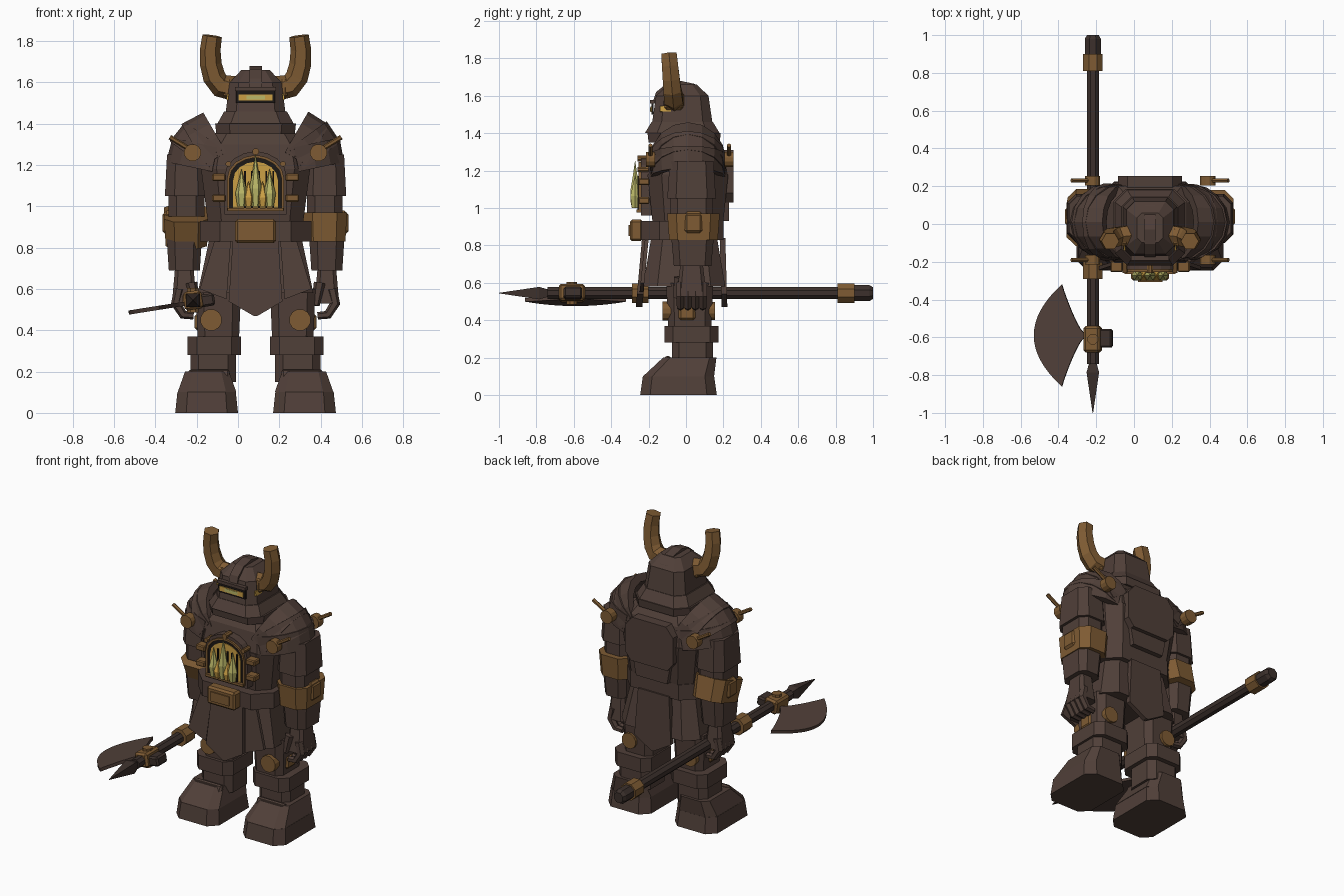
import bpy, bmesh
from math import sin, cos, pi, radians
from mathutils import Vector, Matrix

cube = bpy.data.objects.get("Cube")
if cube:
    bpy.data.objects.remove(cube, do_unlink=True)

BODY_X = .085
SIDES = ((1, "left_"), (-1, "right_"))


def material(name, *rgb):
    mat = bpy.data.materials.new(name)
    mat.use_nodes = True
    mat.diffuse_color = (*rgb, 1)
    mat.node_tree.nodes["Principled BSDF"].inputs["Base Color"].default_value = (*rgb, 1)
    return mat


IRON = material("brown iron", .08, .05, .04)
DARK = material("dark iron", .045, .03, .025)
BRONZE = material("bronze", .21, .105, .033)
GLOW = material("furnace glow", .6, .35, .06)
FLAME = material("pale flame", .5, .48, .14)
SOOT = material("soot", .012, .009, .008)


def add(name, mesh, mat, offset=BODY_X, matrix=None):
    if matrix:
        mesh.transform(matrix)
    mesh.transform(Matrix.Translation((offset, 0, 0)))
    bmesh.ops.recalc_face_normals(mesh, faces=mesh.faces)
    data = bpy.data.meshes.new(name)
    mesh.to_mesh(data)
    mesh.free()
    data.materials.append(mat)
    bpy.context.scene.collection.objects.link(bpy.data.objects.new(name, data))


def skin(rings):
    """Bridge equal rings of points and close both ends."""
    mesh = bmesh.new()
    loops = [[mesh.verts.new(point) for point in ring] for ring in rings]
    for low, high in zip(loops, loops[1:]):
        for i in range(len(low)):
            mesh.faces.new((low[i - 1], low[i], high[i], high[i - 1]))
    mesh.faces.new(loops[0])
    mesh.faces.new(loops[-1])
    return mesh


def block(name, mat, at, z, half, top=1, lean=0, cut=.35, pitch=0):
    """Upright chamfered block; the top ring is scaled and slid along y."""
    rings = []
    for height, scale, slide in ((z[0], 1, 0), (z[1], top, lean)):
        hx, hy = half[0] * scale, half[1] * scale
        chamfer = cut * min(hx, hy)
        quarter = [(hx, hy - chamfer), (hx - chamfer, hy)]
        right = [(x, -y) for x, y in reversed(quarter)] + quarter
        ring = right + [(-x, y) for x, y in reversed(right)]
        rings.append([(at[0] + x, at[1] + y + slide, height) for x, y in ring])
    pivot = Matrix.Translation((*at, sum(z) / 2))
    turn = pivot @ Matrix.Rotation(radians(pitch), 4, 'X') @ pivot.inverted()
    add(name, skin(rings), mat, matrix=turn)


def tube(name, mat, path, radii, sides=8, offset=BODY_X, across=(0, 1, 0)):
    path = [Vector(point) for point in path]
    rings = []
    for i, (point, radius) in enumerate(zip(path, radii)):
        along = (path[min(i + 1, len(path) - 1)] - path[max(i - 1, 0)]).normalized()
        v = along.cross(Vector(across)).normalized()
        u = v.cross(along)
        angles = [2 * pi * (k + .5) / sides for k in range(sides)]
        rings.append([point + radius * (u * cos(a) + v * sin(a)) for a in angles])
    add(name, skin(rings), mat, offset)


def disc(name, x, z, front, back, radius, sides=12):
    tube(name, BRONZE, [(x, front, z), (x, back, z)], [radius] * 2, sides, across=(0, 0, 1))


def box(name, mat, at, size, bevel=0, angle=0, axis='Y', offset=BODY_X):
    mesh = bmesh.new()
    bmesh.ops.create_cube(mesh, size=1, matrix=Matrix.Diagonal((*size, 1)))
    if bevel:
        bmesh.ops.bevel(mesh, geom=mesh.edges[:], offset=bevel, segments=1, affect='EDGES')
    add(name, mesh, mat, offset, Matrix.Translation(at) @ Matrix.Rotation(radians(angle), 4, axis))


def plate(name, mat, outline, front, back, slope=0):
    """Flat x-z outline with thickness in y, sloping in y as it drops."""
    top = max(z for x, z in outline)
    add(name, skin([[(x, y + slope * (top - z), z) for x, z in outline] for y in (front, back)]), mat)


def mirrored(outline):
    return outline + [(-x, z) for x, z in reversed(outline)]


def arch(width, low, high):
    rise = width * .8
    curve = [(width * cos(a), high - rise + rise * sin(a)) for a in (pi * k / 8 for k in range(4))]
    return mirrored([(width, low)] + curve + [(width * .1, high)])


# Torso, belt and skirt
block("waist", IRON, at=(0, .01), z=(.84, 1.18), half=(.22, .18), top=1.2)
block("chest", IRON, at=(0, .01), z=(1.18, 1.3), half=(.264, .21), top=.9)
block("collar", IRON, at=(0, .01), z=(1.3, 1.39), half=(.235, .19), top=.7)
block("belt", IRON, at=(0, -.02), z=(.83, .93), half=(.27, .22), cut=.45)
block("skirt", IRON, at=(0, -.01), z=(.58, .84), half=(.28, .22), top=.8)
tabard = mirrored([(.11, .84), (.13, .54), (.01, .47)])
plate("front_tabard", IRON, tabard, -.235, -.2, slope=-.09)
plate("back_tabard", IRON, tabard, .18, .21, slope=.03)
box("buckle_frame", BRONZE, (0, -.265, .88), (.2, .07, .115), bevel=.012)
box("buckle_face", BRONZE, (0, -.303, .88), (.13, .008, .06))
for s, side in SIDES:
    panel = [(.12, .83), (.2, .83), (.27, .6), (.14, .55)]
    plate(side + "skirt_panel", IRON, [(s * x, z) for x, z in panel], -.22, -.2, slope=-.1)

# Back plates
plate("back_plate", IRON, mirrored([(.12, 1.31), (.17, 1.25), (.17, 1.08), (.13, 1.03)]), .19, .255)
plate("lower_back_plate", IRON, mirrored([(.13, 1.03), (.11, .93)]), .17, .23)

# Furnace door
plate("furnace_frame", IRON, arch(.15, .96, 1.265), -.24, -.16)
plate("furnace_opening", SOOT, arch(.128, .985, 1.235), -.246, -.238)
plate("furnace_glow", GLOW, arch(.108, .995, 1.215), -.25, -.244)
rim = [(x, -.248, z) for x, z in arch(.132, .98, 1.24)]
tube("furnace_rim", BRONZE, rim, [.009] * len(rim), sides=4)
box("furnace_sill", BRONZE, (0, -.25, .985), (.27, .03, .016))
for k in range(-2, 3):
    x, height = .034 * k, (.25, .12, .18)[abs(k)]
    box("grate_bar", SOOT, (x + .017, -.254, 1.08), (.008, .008, .18))
    flame = [(x, -.272, 1 + height * part) for part in (0, .35, .6, 1)]
    tube("flame", GLOW if k % 2 else FLAME, flame, (.02, .03, .018, .001), sides=6)
disc("top_rivet", 0, 1.265, -.26, -.2, .017, sides=8)
for s, side in SIDES:
    disc(side + "rivet", s * .132, 1.205, -.26, -.2, .014, sides=8)
    for z in (1.04, 1.14):
        box(side + "hinge", BRONZE, (s * .178, -.225, z), (.065, .06, .036), bevel=.006)

# Helmet
block("gorget", IRON, at=(0, -.01), z=(1.35, 1.4), half=(.19, .19), top=1.03)
block("neck_guard", IRON, at=(0, -.02), z=(1.4, 1.46), half=(.185, .2), top=.82)
block("helmet", IRON, at=(0, -.02), z=(1.43, 1.6), half=(.148, .165), top=.85)
block("helmet_crown", IRON, at=(0, -.02), z=(1.6, 1.66), half=(.125, .14), top=.55)
arc = [(-.03 - .15 * cos(a), 1.56 + .12 * sin(a)) for a in (pi * k / 6 for k in range(7))]
add("helmet_crest", skin([[(x, y, z) for y, z in arc] for x in (-.03, .03)]), IRON)
box("visor_surround", SOOT, (0, -.179, 1.53), (.19, .012, .06))
box("visor_glow", GLOW, (0, -.186, 1.527), (.165, .009, .03))
box("visor_core", FLAME, (0, -.189, 1.527), (.09, .008, .02))
box("brow", IRON, (0, -.18, 1.568), (.2, .025, .02))
for s, side in SIDES:
    box(side + "visor_slit", GLOW, (s * .135, -.11, 1.53), (.009, .06, .03), angle=-s * 7)
    box(side + "horn_socket", BRONZE, (s * .135, -.065, 1.57), (.04, .1, .09), bevel=.012)
    sweep = [radians(24 * k) for k in range(6)]
    horn = [(s * (.1 + .12 * sin(a) ** .6), -.06 - .015 * a, 1.74 - .17 * cos(a)) for a in sweep]
    tube(side + "horn", BRONZE, horn, [.06 - .006 * a for a in sweep], sides=6)

# Shoulders: arched bands fanned outward
for s, side in SIDES:
    for i in range(3):
        section = ((-.06, .235), (.06, .23), (.06, .185), (-.06, .185))
        angles = [radians(22 * k) for k in range(-4, 5)]
        rings = [[(x, r * .87 * sin(a), r * cos(a)) for x, r in section] for a in angles]
        fan = Matrix.Rotation(radians(s * (30 + 24 * i)), 4, 'Y')
        add(f"{side}pauldron_band", skin(rings), IRON,
            matrix=Matrix.Translation((s * .19, .01, 1.225)) @ fan)
    for y in (-.19, .23):
        disc(side + "shoulder_boss", s * .305, 1.26, y - .025, y + .025, .042)
        tube(side + "shoulder_pin", BRONZE, [(s * .3, y, 1.265), (s * .415, y, 1.335)], [.012] * 2, sides=6)

# Arms and hands
for s, side in SIDES:
    arm = (s * .335, .03)
    block(side + "arm_plate", IRON, at=arm, z=(1.05, 1.25), half=(.104, .13), top=.9, cut=.45)
    block(side + "arm", IRON, at=arm, z=(.95, 1.06), half=(.087, .115), cut=.45)
    block(side + "elbow_band", BRONZE, at=(s * .335, .04), z=(.83, .97), half=(.1, .13), top=1.08,
          cut=.45, pitch=0 if s > 0 else 18)
    box(side + "elbow_knob", BRONZE, (s * .425, .04, .92), (.05, .11, .12), bevel=.02)
    block(side + "forearm", IRON, at=(s * .345, .035), z=(.69, .86), half=(.075, .1), top=1.15, cut=.45)
    block(side + "palm", IRON, at=(s * .345, .03), z=(.53, .7), half=(.06, .08), top=.75)
    knuckles = [(.37, .6), (.385, .53), (.35, .475), (.3, .47)]
    for k in range(4):
        tube(side + "finger", IRON, [(s * x, .04 * k - .03, z) for x, z in knuckles],
             (.025, .025, .022, .018), sides=6)
    tube(side + "thumb", IRON, [(s * .31, -.04, .63), (s * .29, -.05, .52)], (.028, .02), sides=6)

# Legs and boots
for s, side in SIDES:
    block(side + "thigh", IRON, at=(s * .18, .02), z=(.36, .6), half=(.1, .115), top=1.1)
    block(side + "boot_cuff", IRON, at=(s * .2, .03), z=(.28, .37), half=(.13, .145))
    block(side + "shin", IRON, at=(s * .205, .035), z=(.15, .3), half=(.11, .11))
    block(side + "boot_foot", IRON, at=(s * .237, -.04), z=(0, .1), half=(.152, .205), top=.93)
    block(side + "boot_upper", IRON, at=(s * .235, -.04), z=(.1, .2), half=(.142, .19), top=.75, lean=.06)
    box(side + "boot_tongue", IRON, (s * .225, -.105, .175), (.2, .035, .07), bevel=.01, angle=-25, axis='X')
    disc(side + "knee_boss", s * .215, .45, -.125, -.08, .053)
    disc(side + "knee_back_boss", s * .215, .45, .12, .155, .05)
    box(side + "knee_side_boss", BRONZE, (s * .28, .005, .44), (.03, .09, .08), bevel=.012)

# Axe held level in the right hand
AXE_X, AXE_Z = -.218, .545


def rod(name, mat, stations, radii, sides=8):
    tube(name, mat, [(AXE_X, y, AXE_Z) for y in stations], radii, sides, 0, (0, 0, 1))


rod("axe_shaft", DARK, (-.74, .95), (.034, .034))
rod("axe_end_cap", DARK, (.89, .98, 1), (.046, .046, .034))
rod("axe_rear_collar", BRONZE, (.81, .9), (.056, .056))
rod("axe_front_collar", BRONZE, (-.29, -.2), (.056, .056))
rod("axe_spike", DARK, (-.68, -.73, -.785, -1), (.03, .025, .047, .002), sides=4)
box("axe_head_block", BRONZE, (AXE_X, -.61, AXE_Z), (.09, .14, .09), .012, -9, offset=0)
box("axe_hammer", DARK, (AXE_X + .065, -.605, AXE_Z), (.08, .1, .06), .01, -9, offset=0)
tube("axe_head_pin", BRONZE, [(AXE_X, -.61, AXE_Z + z) for z in (-.06, .06)], [.03] * 2, offset=0)
steps = [k / 8 for k in range(-8, 9)]
edge = [(.15 * t * t - .315, .27 * t - .59) for t in steps]
neck = [(-.035 - .13 * abs(t) ** .7, .265 * t - .59) for t in reversed(steps[1:-1])]
tilt = Matrix.Translation((AXE_X, 0, AXE_Z - .01)) @ Matrix.Rotation(radians(-9), 4, 'Y')
add("axe_blade", skin([[(x, y, z) for x, y in edge + neck] for z in (-.01, .01)]), IRON, 0, tilt)
